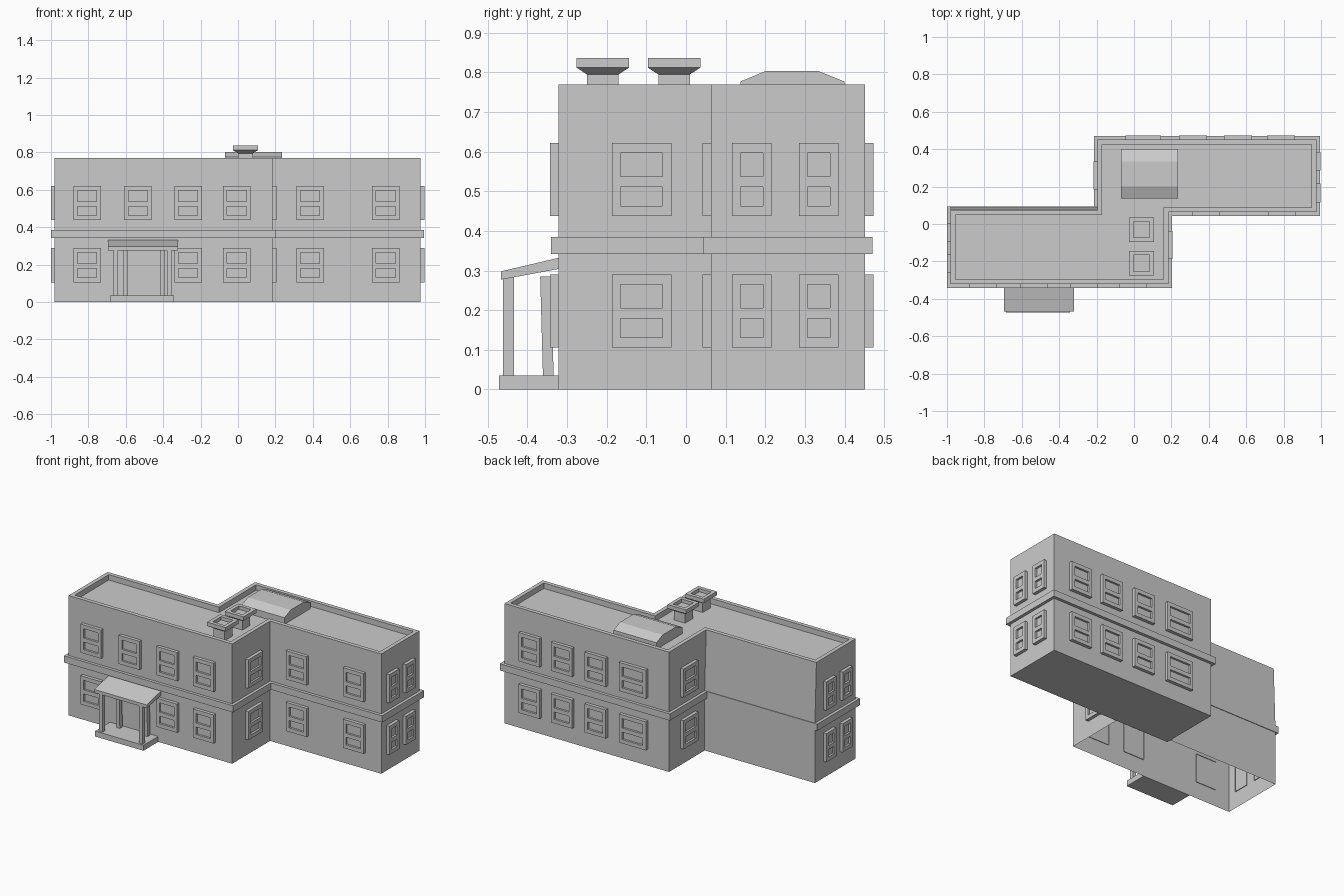
import bpy, bmesh, math
from mathutils import Vector, Matrix

if "Cube" in bpy.data.objects:
    bpy.data.objects.remove(bpy.data.objects["Cube"])


def finish(bm, name, fix=True):
    bmesh.ops.remove_doubles(bm, verts=bm.verts, dist=1e-5)
    if fix:
        bmesh.ops.recalc_face_normals(bm, faces=bm.faces)
    me = bpy.data.meshes.new(name)
    bm.to_mesh(me)
    bm.free()
    ob = bpy.data.objects.new(name, me)
    bpy.context.collection.objects.link(ob)
    return ob


def loft(name, rings, cap_start=False, cap_end=False, closed=False):
    """Join a stack of equal-length point rings with quads."""
    bm = bmesh.new()
    vs = [[bm.verts.new(p) for p in r] for r in rings]
    n = len(rings[0])
    pairs = list(zip(vs, vs[1:])) + ([(vs[-1], vs[0])] if closed else [])
    for a, b in pairs:
        for i in range(n):
            j = (i + 1) % n
            bm.faces.new((a[i], a[j], b[j], b[i]))
    if cap_start:
        bm.faces.new(vs[0][::-1])
    if cap_end:
        bm.faces.new(vs[-1])
    return finish(bm, name, fix=closed or (cap_start and cap_end))


def box(name, x0, x1, y0, y1, z0, z1):
    base = [(x0, y0), (x1, y0), (x1, y1), (x0, y1)]
    return loft(name, [[(*p, z) for p in base] for z in (z0, z1)], True, True)


def extrude_x(name, profile, x0, x1):
    return loft(name, [[(x, y, z) for y, z in profile] for x in (x0, x1)], True, True)


def offset(poly, d):
    """Offset a counter-clockwise right-angled outline outward by d."""
    out = []
    for i, p in enumerate(poly):
        p = Vector(p)
        e1 = (p - Vector(poly[i - 1])).normalized()
        e2 = (Vector(poly[(i + 1) % len(poly)]) - p).normalized()
        out.append(p + d * Vector((e1.y + e2.y, -e1.x - e2.x)))
    return out


def at(poly, z):
    return [(p[0], p[1], z) for p in poly]


# Building outline: two overlapping wings
X0, X1, Y0, Y1 = -0.98, 0.975, -0.322, 0.452
XR, XL, YF = 0.184, -0.196, 0.063


def outline(back):
    return [(X0, Y0), (XR, Y0), (XR, YF), (X1, YF),
            (X1, Y1), (XL, Y1), (XL, back), (X0, back)]


top, low = outline(0.075), outline(0.09)
inner = offset(top, -0.026)

# Walls, parapet and sunken roof; the left wing is open underneath
loft("walls_and_roof", [at(low, 0), at(low, 0.385), at(top, 0.77),
                        at(inner, 0.77), at(inner, 0.735)], cap_end=True)
bm = bmesh.new()
bm.faces.new([bm.verts.new(p) for p in
              ((XL, YF, 0), (XL, Y1, 0), (X1, Y1, 0), (X1, YF, 0))])
finish(bm, "right_wing_floor", fix=False)

# Belt course between the storeys
wide = offset(top, 0.019)
loft("belt_course", [at(top, 0.342), at(wide, 0.342),
                     at(wide, 0.385), at(top, 0.385)], closed=True)


def window(name, x, y, z, w, angle):
    """Raised frame with two sunken panes; angle 0 faces the front."""
    bm = bmesh.new()
    us = [-w / 2, -w / 2 + 0.022, w / 2 - 0.022, w / 2]
    vs = [0, 0.025, 0.073, 0.099, 0.159, 0.184]
    out, sunk = -0.021, -0.008

    def quad(*pts):
        bm.faces.new([bm.verts.new(p) for p in pts])

    def sides(u0, u1, v0, v1, a, b):
        c = [(u0, v0), (u1, v0), (u1, v1), (u0, v1)]
        for (p, q), (r, s) in zip(c, c[1:] + c[:1]):
            quad((p, a, q), (r, a, s), (r, b, s), (p, b, q))

    for i in range(3):
        for j in range(5):
            pane = i == 1 and j in (1, 3)
            d = sunk if pane else out
            u0, u1, v0, v1 = us[i], us[i + 1], vs[j], vs[j + 1]
            quad((u0, d, v0), (u1, d, v0), (u1, d, v1), (u0, d, v1))
            if pane:
                sides(u0, u1, v0, v1, sunk, out)
    sides(us[0], us[3], vs[0], vs[5], 0.004, out)
    ob = finish(bm, name)
    ob.data.transform(Matrix.Translation((x, y, z)) @
                      Matrix.Rotation(math.radians(angle), 4, 'Z'))


# Windows: position on wall, width, facing angle
spots = [(x, Y0, 0.147, 0) for x in (-0.807, -0.535, -0.267, -0.007)]
spots += [(x, YF, 0.147, 0) for x in (0.385, 0.79)]
spots += [(X1, y, 0.1, 90) for y in (0.166, 0.335)] + [(XR, -0.112, 0.15, 90)]
spots += [(x, Y1, w, 180) for x, w in
          ((0.05, 0.19), (0.315, 0.15), (0.555, 0.15), (0.785, 0.15))]
spots += [(X0, y, 0.1, -90) for y in (-0.047, -0.213)] + [(XL, 0.26, 0.15, -90)]
for k, (x, y, w, a) in enumerate(spots):
    window(f"upper_window_{k}", x, y, 0.438, w, a)
    if k != 1:  # the door takes this place below
        window(f"lower_window_{k}", x, y, 0.106, w, a)

# Porch: step, sloped roof, posts and leaning door jambs
box("porch_step", -0.685, -0.342, -0.472, Y0, 0, 0.035)
extrude_x("porch_roof", [(-0.467, 0.277), (-0.467, 0.298),
                         (Y0, 0.332), (Y0, 0.304)], -0.695, -0.322)
for side, x in (("left", -0.665), ("right", -0.38)):
    box(f"porch_post_{side}", x, x + 0.024, -0.462, -0.434, 0.035, 0.285)
for side, x in (("left", -0.612), ("right", -0.415)):
    extrude_x(f"door_jamb_{side}", [(-0.361, 0.035), (-0.334, 0.035),
                                    (-0.341, 0.285), (-0.368, 0.285)], x, x + 0.024)

# Roof vents with flared, hollow caps
for k, cy in enumerate((-0.21, -0.03)):
    prof = [(0.04, 0.735), (0.04, 0.795), (0.066, 0.812),
            (0.066, 0.837), (0.043, 0.837), (0.043, 0.815)]
    loft(f"roof_vent_{k}", [[(0.04 + sx * h, cy + sy * h, z) for sx, sy in
                             ((-1, -1), (1, -1), (1, 1), (-1, 1))] for h, z in prof],
         cap_end=True)

# Faceted skylight
extrude_x("skylight", [(0.137, 0.735), (0.40, 0.735), (0.40, 0.777),
                       (0.335, 0.803), (0.20, 0.803), (0.137, 0.777)], -0.07, 0.235)
